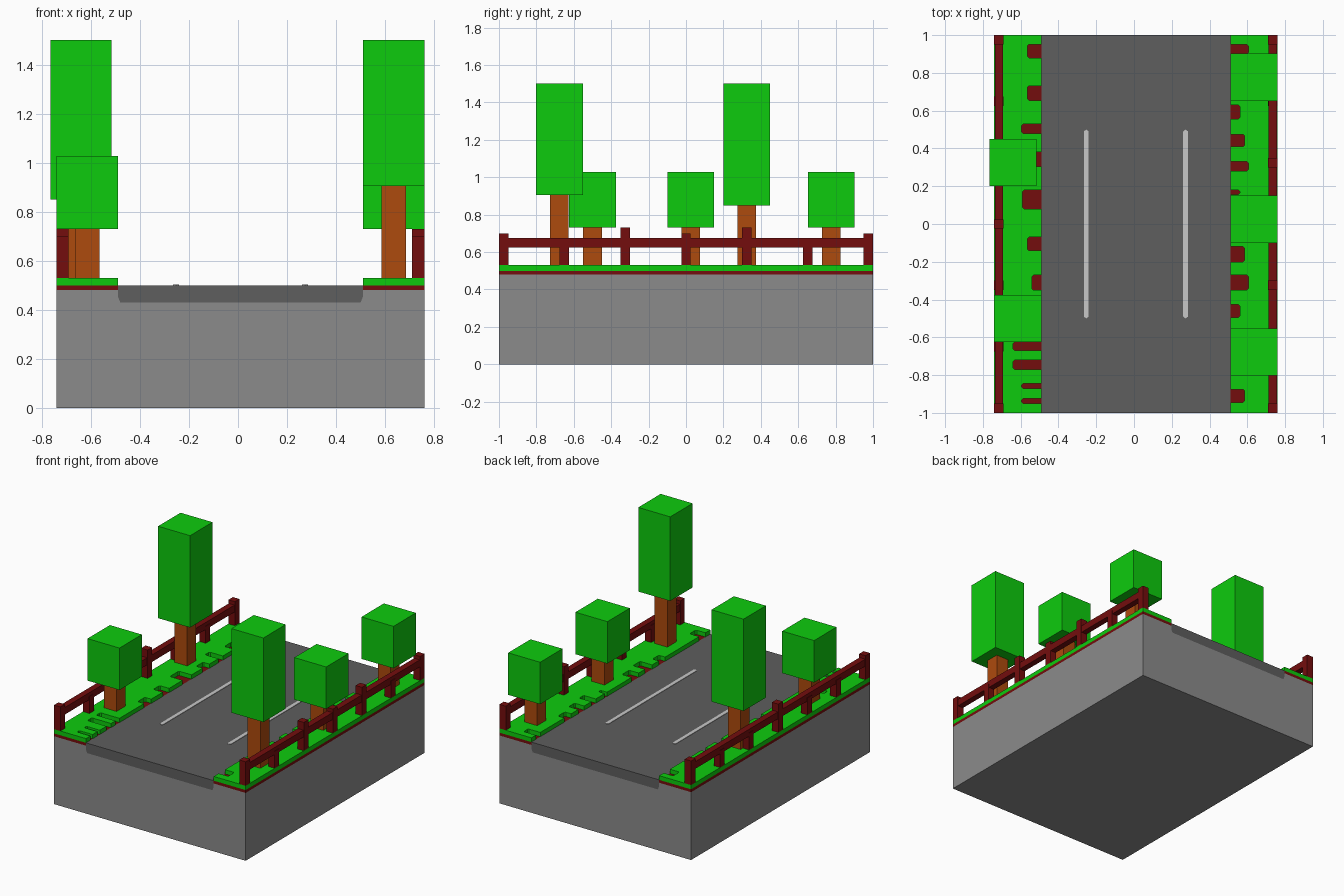
import bpy, bmesh
from mathutils import Vector

if "Cube" in bpy.data.objects:
    bpy.data.objects.remove(bpy.data.objects["Cube"])


def material(name, r, g, b):
    m = bpy.data.materials.new(name)
    m.diffuse_color = (r, g, b, 1)
    m.use_nodes = True
    m.node_tree.nodes["Principled BSDF"].inputs["Base Color"].default_value = m.diffuse_color
    return m


STONE = material("stone grey", 0.258, 0.258, 0.258)
ASPHALT = material("asphalt grey", 0.112, 0.112, 0.112)
SOIL = material("dark red", 0.174, 0.004, 0.004)
GRASS = material("leaf green", 0.004, 0.6, 0.004)
BARK = material("bark brown", 0.423, 0.069, 0.004)
PAINT = material("lane paint", 0.578, 0.578, 0.578)


def prism(name, points, direction, mat):
    """Extrude a flat 3D outline along a direction."""
    bm = bmesh.new()
    face = bm.faces.new([bm.verts.new(p) for p in points])
    new = bmesh.ops.extrude_face_region(bm, geom=[face], use_keep_orig=True)
    verts = [v for v in new["geom"] if isinstance(v, bmesh.types.BMVert)]
    bmesh.ops.translate(bm, verts=verts, vec=Vector(direction))
    bmesh.ops.recalc_face_normals(bm, faces=bm.faces)
    mesh = bpy.data.meshes.new(name)
    bm.to_mesh(mesh)
    bm.free()
    mesh.materials.append(mat)
    obj = bpy.data.objects.new(name, mesh)
    bpy.context.collection.objects.link(obj)
    return obj


def box(name, x0, x1, y0, y1, z0, z1, mat):
    return prism(name, [(x0, y0, z0), (x1, y0, z0), (x1, y1, z0), (x0, y1, z0)],
                 (0, 0, z1 - z0), mat)


# Stone base with a trench, and the road slab lying in it
trench = [(0.51, 0.455), (0.50, 0.43), (-0.48, 0.43), (-0.49, 0.455)]
base = [(-0.74, 0), (0.76, 0), (0.76, 0.48), (0.51, 0.48)] + trench + [(-0.49, 0.48), (-0.74, 0.48)]
road = [(0.51, 0.50)] + trench + [(-0.49, 0.50)]
prism("stone_base", [(x, -1, z) for x, z in base], (0, 2, 0), STONE)
prism("road", [(x, -1, z) for x, z in road], (0, 2, 0), ASPHALT)

# Painted lane lines with small pointed ends
for x in (-0.253, 0.273):
    outline = [(x - 0.013, -0.49), (x, -0.5), (x + 0.013, -0.49),
               (x + 0.013, 0.49), (x, 0.5), (x - 0.013, 0.49)]
    prism("lane_line", [(a, b, 0.499) for a, b in outline], (0, 0, 0.004), PAINT)

# Verges: soil strip and grass with notches (y start, y end, depth) along the kerb
left_notches = [(-0.95, -0.925, 0.105), (-0.87, -0.845, 0.105), (-0.77, -0.72, 0.15),
                (-0.67, -0.625, 0.15), (-0.35, -0.27, 0.05), (-0.14, -0.07, 0.075),
                (0.08, 0.18, 0.10), (0.305, 0.38, 0.05), (0.48, 0.53, 0.105),
                (0.655, 0.73, 0.075), (0.88, 0.95, 0.075)]
right_notches = [(-0.945, -0.875, 0.075), (-0.495, -0.425, 0.05), (-0.35, -0.27, 0.095),
                 (-0.20, -0.12, 0.075), (0.155, 0.18, 0.05), (0.28, 0.33, 0.095),
                 (0.41, 0.475, 0.075), (0.555, 0.63, 0.05), (0.90, 0.95, 0.095)]


def verge(side, inner, outer, notches):
    s = 1 if outer > inner else -1
    box(side + "_soil", min(inner, outer), max(inner, outer), -1, 1, 0.48, 0.50, SOIL)
    pts = [(outer, -1), (inner, -1)]
    for y0, y1, d in notches:
        c = 0.008
        pts += [(inner, y0), (inner + s * (d - c), y0), (inner + s * d, y0 + c),
                (inner + s * d, y1 - c), (inner + s * (d - c), y1), (inner, y1)]
    pts += [(inner, 1), (outer, 1)]
    prism(side + "_grass", [(x, y, 0.50) for x, y in pts], (0, 0, 0.03), GRASS)


verge("left", -0.49, -0.74, left_notches)
verge("right", 0.51, 0.76, right_notches)


# Fences: one rail, end posts, and posts of varying height between
def fence(side, x0, tops):
    box(side + "_fence_rail", x0 + 0.003, x0 + 0.047, -0.98, 0.98, 0.625, 0.675, SOIL)
    for i, top in enumerate(tops):
        y = -0.975 + i * 0.325
        box(side + "_fence_post", x0, x0 + 0.05, y - 0.025, y + 0.025, 0.53, top, SOIL)


fence("left", -0.74, [0.70, 0.65, 0.65, 0.73, 0.65, 0.65, 0.70])
fence("right", 0.71, [0.70, 0.65, 0.73, 0.70, 0.73, 0.65, 0.70])

# Trees: square trunk and block crown (x, y, crown bottom, crown top)
for x, y, z0, z1 in [(0.635, -0.677, 0.905, 1.5), (0.635, 0.025, 0.73, 1.027),
                     (0.635, 0.777, 0.73, 1.027), (-0.64, 0.325, 0.85, 1.5),
                     (-0.615, -0.50, 0.73, 1.027)]:
    box("tree_trunk", x - 0.05, x + 0.05, y - 0.05, y + 0.05, 0.53, z0, BARK)
    box("tree_crown", x - 0.125, x + 0.125, y - 0.125, y + 0.125, z0, z1, GRASS)
